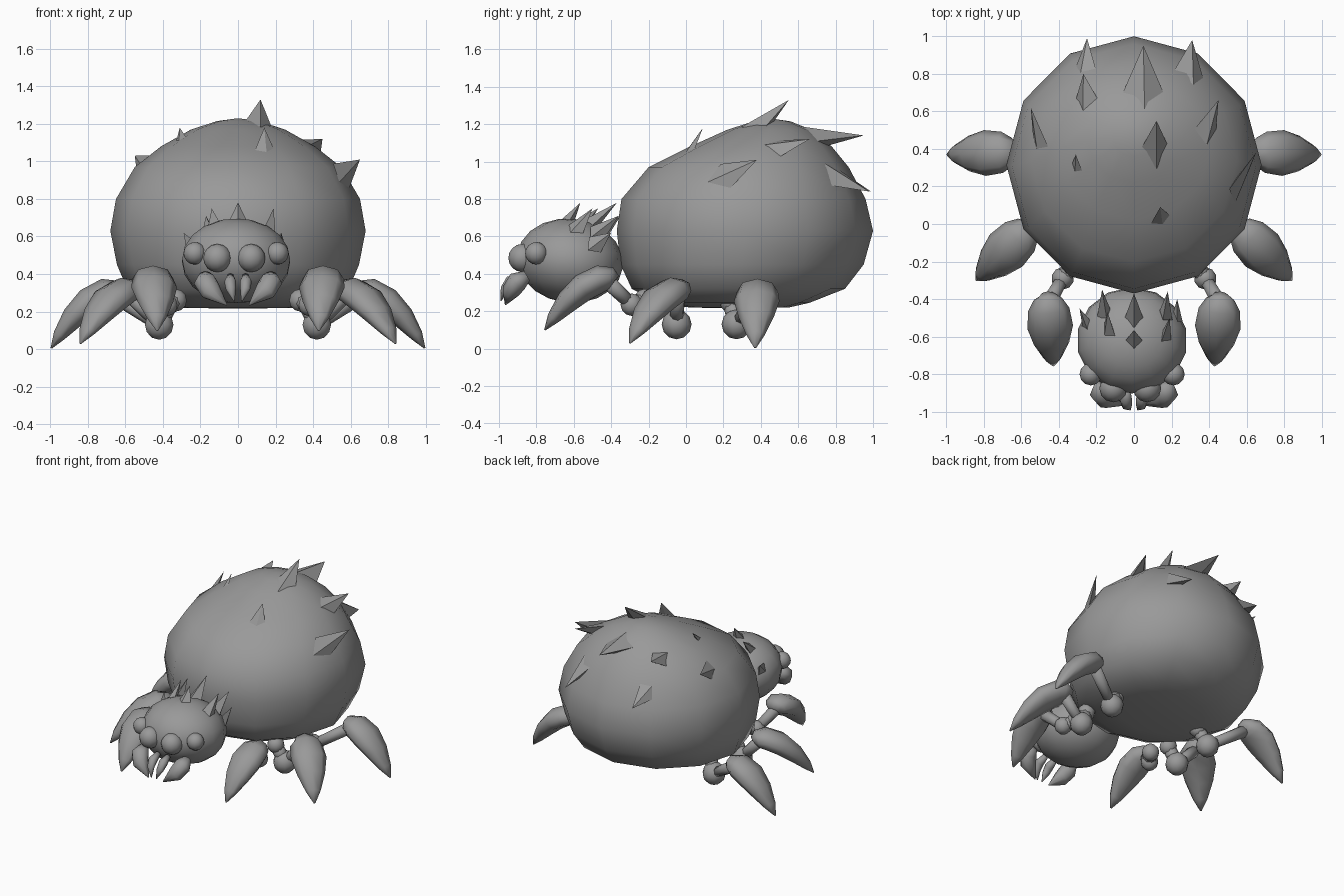
import bpy, bmesh, math
from mathutils import Vector as V

if "Cube" in bpy.data.objects:
    bpy.data.objects.remove(bpy.data.objects["Cube"])

grey = bpy.data.materials.new("stone_grey")
grey.diffuse_color = (0.32, 0.32, 0.32, 1)
grey.use_nodes = True
grey.node_tree.nodes["Principled BSDF"].inputs["Base Color"].default_value = grey.diffuse_color


def finish(name, bm, smooth=True):
    bmesh.ops.recalc_face_normals(bm, faces=bm.faces)
    me = bpy.data.meshes.new(name)
    bm.to_mesh(me)
    bm.free()
    me.materials.append(grey)
    for p in me.polygons:
        p.use_smooth = smooth
    ob = bpy.data.objects.new(name, me)
    bpy.context.collection.objects.link(ob)
    return ob


def skin(name, rings, start=None, end=None):
    """Skin a list of point rings, closing each end with a point or a cap."""
    bm = bmesh.new()
    vs = [[bm.verts.new(p) for p in r] for r in rings]
    n = len(vs[0])
    for a, b in zip(vs, vs[1:]):
        for i in range(n):
            j = (i + 1) % n
            bm.faces.new((a[i], a[j], b[j], b[i]))
    for ring, tip in ((vs[0], start), (vs[-1], end)):
        if tip is None:
            bm.faces.new(ring)
        else:
            t = bm.verts.new(tip)
            for i in range(n):
                bm.faces.new((ring[i], ring[(i + 1) % n], t))
    return finish(name, bm)


def ball(name, loc, size, segs=12, rings=8, tilt=0):
    bm = bmesh.new()
    bmesh.ops.create_uvsphere(bm, u_segments=segs, v_segments=rings, radius=1)
    ob = finish(name, bm)
    ob.location = loc
    ob.scale = size if isinstance(size, tuple) else (size,) * 3
    ob.rotation_euler.x = tilt
    return ob


def tube(name, pts, widths, depths, side, n=8):
    """Elliptical tapered tube along pts, width measured along side."""
    pts = [V(p) for p in pts]
    rings = []
    for k, p in enumerate(pts):
        tan = (pts[min(k + 1, len(pts) - 1)] - pts[max(k - 1, 0)]).normalized()
        s = (side - tan * side.dot(tan)).normalized()
        u = s.cross(tan)
        rings.append([p + s * widths[k] * math.cos(a) + u * depths[k] * math.sin(a)
                      for a in (2 * math.pi * i / n for i in range(n))])
    return skin(name, rings)


def spike(name, base, tip, hw, centre):
    """Four-sided thorn with a diamond base lying on the surface."""
    b, t = V(base), V(tip)
    nrm = (b - V(centre)).normalized()
    d = t - b
    s = d.cross(nrm).normalized()
    l = nrm.cross(s)
    b -= nrm * 0.015
    bm = bmesh.new()
    q = [bm.verts.new(b + o) for o in (s * hw, l * hw * 0.6, -s * hw, -l * hw * 1.1)]
    top = bm.verts.new(t)
    bm.faces.new(q)
    for i in range(4):
        bm.faces.new((q[i], q[(i + 1) % 4], top))
    finish(name, bm, False)


# Abdomen: height, half width, front y, back y
levels = [(0.22, 0.30, 0.02, 0.55), (0.245, 0.44, -0.15, 0.66), (0.32, 0.59, -0.29, 0.85),
          (0.45, 0.645, -0.35, 0.95), (0.63, 0.68, -0.37, 1.0), (0.80, 0.65, -0.345, 0.96),
          (0.97, 0.55, -0.20, 0.87), (1.08, 0.41, 0.02, 0.78), (1.17, 0.25, 0.22, 0.67),
          (1.215, 0.11, 0.36, 0.56)]
rings = []
for z, w, f, b in levels:
    rings.append([(w * math.sin(a), (f + b) / 2 + (b - f) / 2 * math.cos(a), z)
                  for a in (2 * math.pi * i / 12 for i in range(12))])
skin("abdomen", rings, (0, 0.28, 0.215), (0, 0.46, 1.23))

# Head
ball("head", (-0.01, -0.62, 0.47), (0.295, 0.285, 0.225), 14, 10, -0.12)

# Thorns on the abdomen: base, tip, half width
for b, t, w in [((0.05, 0.66, 1.13), (0.05, 0.95, 1.14), 0.13),
                ((0.11, 0.39, 1.19), (0.12, 0.55, 1.33), 0.085),
                ((-0.27, 0.82, 0.92), (-0.25, 0.99, 0.84), 0.075),
                ((0.30, 0.81, 0.92), (0.31, 0.98, 0.84), 0.09),
                ((-0.25, 0.63, 1.08), (-0.27, 0.80, 1.12), 0.09),
                ((-0.50, 0.39, 0.97), (-0.55, 0.62, 1.03), 0.085),
                ((0.38, 0.48, 1.07), (0.45, 0.66, 1.12), 0.085),
                ((0.56, 0.20, 0.92), (0.65, 0.38, 1.01), 0.085),
                ((-0.31, 0.25, 1.08), (-0.31, 0.37, 1.18), 0.06),
                ((0.15, 0.01, 1.06), (0.14, 0.09, 1.18), 0.06)]:
    spike("abdomen_thorn", b, t, w, (0, 0.32, 0.65))

# Thorns on the head
for b, t in [((0, -0.50, 0.665), (0, -0.37, 0.78)),
             ((-0.16, -0.46, 0.62), (-0.17, -0.35, 0.71)),
             ((0.17, -0.47, 0.62), (0.18, -0.36, 0.71)),
             ((0, -0.63, 0.69), (0, -0.565, 0.78)),
             ((-0.14, -0.57, 0.66), (-0.14, -0.47, 0.75)),
             ((0.18, -0.59, 0.64), (0.19, -0.50, 0.75)),
             ((-0.26, -0.53, 0.55), (-0.29, -0.45, 0.62)),
             ((0.24, -0.48, 0.56), (0.23, -0.40, 0.62))]:
    spike("head_thorn", b, t, 0.052, (0, -0.62, 0.47))

# Shin shape: distance along, height fraction, width, depth
shin = [(0, 0.95, 0.04, 0.035), (0.05, 1.0, 0.075, 0.06), (0.2, 1.0, 0.11, 0.073),
        (0.45, 0.83, 0.122, 0.075), (0.68, 0.55, 0.095, 0.062), (0.88, 0.23, 0.05, 0.035),
        (1, 0, 0.006, 0.004)]

# Legs: hip, knuckle, knee, foot
legs = {"front_leg": ((0.33, -0.22, 0.26), (0.38, -0.29, 0.235), (0.46, -0.38, 0.375), (0.43, -0.755, 0.10)),
        "middle_leg": ((0.36, -0.07, 0.25), (0.42, -0.05, 0.13), (0.55, -0.01, 0.31), (0.84, -0.30, 0.03)),
        "back_leg": ((0.36, 0.24, 0.25), (0.42, 0.27, 0.13), (0.63, 0.385, 0.305), (0.995, 0.37, 0.005))}

for m, sd in ((1, "right"), (-1, "left")):
    def mir(p):
        return V((p[0] * m, p[1], p[2]))
    for name, pts in legs.items():
        hip, knuckle, knee, foot = map(mir, pts)
        ball(f"{sd}_{name}_hip", hip, 0.06, 10, 6)
        ball(f"{sd}_{name}_knuckle", knuckle, 0.06 if "front" in name else 0.08, 10, 6)
        side = (foot - knee).cross(V((0, 0, 1))).normalized()
        tube(f"{sd}_{name}_coxa", [hip, knuckle], [0.045] * 2, [0.045] * 2, side)
        inner = knee + (foot - knee) * 0.12
        inner.z = knee.z - 0.01
        tube(f"{sd}_{name}_thigh", [knuckle, inner], [0.035, 0.042], [0.035, 0.042], side)
        path = []
        for t, h, w, d in shin:
            p = knee.lerp(foot, t)
            p.z = foot.z + (knee.z - foot.z) * h
            path.append(p)
        tube(f"{sd}_{name}_shin", path, [s[2] for s in shin], [s[3] for s in shin], side)

    # Eyes
    ball(f"{sd}_main_eye", mir((0.09 - 0.02 * m, -0.875, 0.485)), 0.075)
    ball(f"{sd}_side_eye", mir((0.22 - 0.01 * m, -0.80, 0.51)), 0.06)

    # Fangs
    x = V((1, 0, 0))
    tube(f"{sd}_outer_fang", [mir(p) for p in ((0.175, -0.85, 0.39), (0.175, -0.90, 0.36),
         (0.145, -0.935, 0.31), (0.06, -0.965, 0.235))],
         [0.035, 0.062, 0.058, 0.004], [0.03, 0.055, 0.05, 0.004], x)
    tube(f"{sd}_inner_fang", [mir(p) for p in ((0.04, -0.88, 0.385), (0.042, -0.94, 0.36),
         (0.038, -0.97, 0.32), (0.02, -0.99, 0.255))],
         [0.02, 0.032, 0.027, 0.003], [0.02, 0.03, 0.022, 0.003], x)
